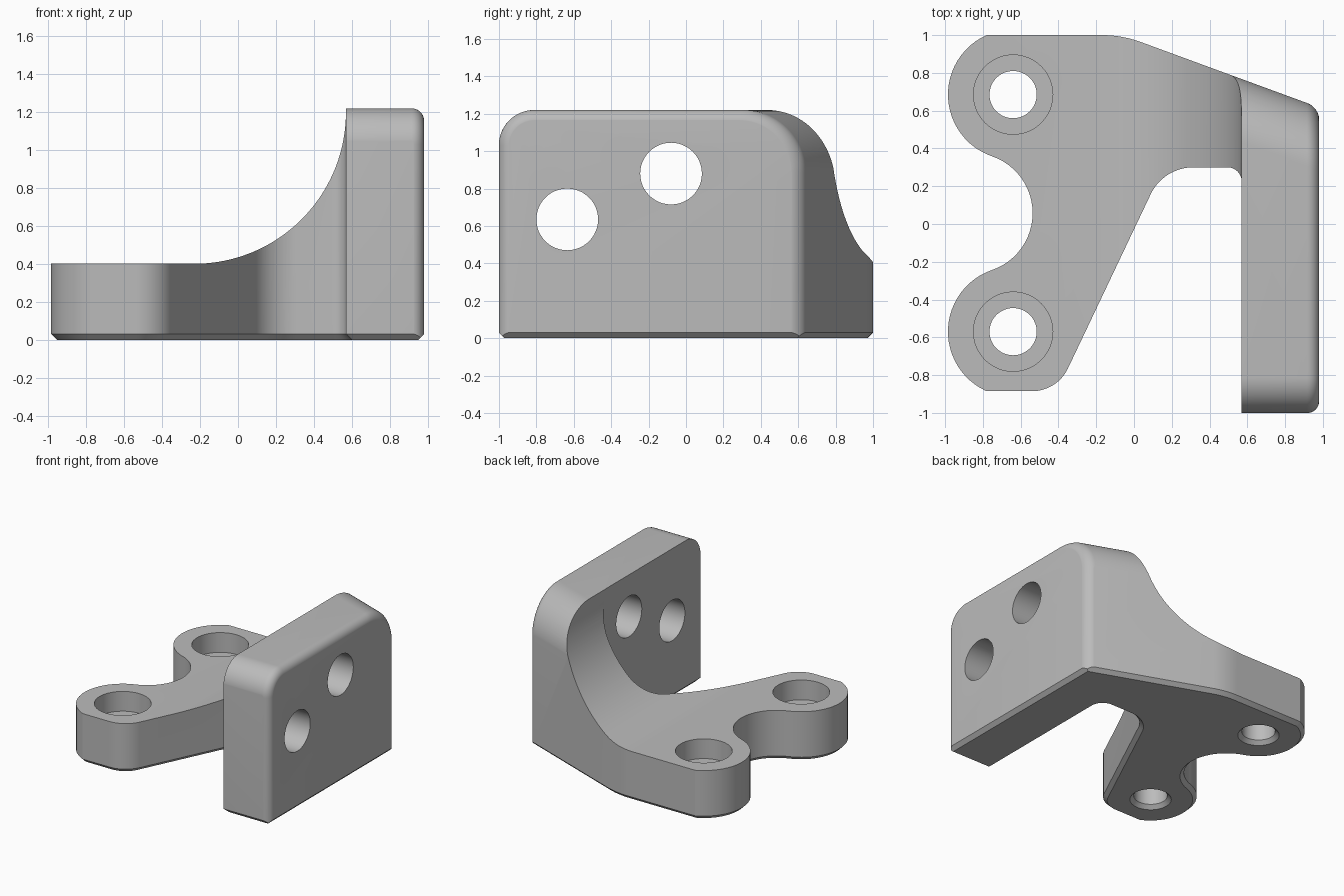
import bpy, bmesh
from math import sin, cos, pi, radians, asin, atan2, tan, acos
from mathutils import Vector

old = bpy.data.objects.get("Cube")
if old:
    bpy.data.objects.remove(old, do_unlink=True)


def arc(cx, cy, r, a0, a1, n=24):
    return [Vector((cx + r * cos(a0 + (a1 - a0) * i / n),
                    cy + r * sin(a0 + (a1 - a0) * i / n))) for i in range(n + 1)]


def fillet(prev, p, nxt, r, n=16):
    """Points of a round of radius r at corner p."""
    p = Vector(p)
    u, v = (Vector(prev) - p).normalized(), (Vector(nxt) - p).normalized()
    half = acos(u.dot(v)) / 2
    c = p + (u + v).normalized() * r / sin(half)
    s, e = p + u * r / tan(half) - c, p + v * r / tan(half) - c
    a0 = atan2(s.y, s.x)
    turn = (atan2(e.y, e.x) - a0 + pi) % (2 * pi) - pi
    return arc(c.x, c.y, r, a0, a0 + turn, n)


def inset(pts, d):
    """Move a counter-clockwise outline inwards by d."""
    out = []
    for i, p in enumerate(pts):
        a = (p - pts[i - 1]).normalized()
        b = (pts[(i + 1) % len(pts)] - p).normalized()
        na, nb = Vector((-a.y, a.x)), Vector((-b.y, b.x))
        out.append(p + (na + nb) * d / (1 + na.dot(nb)))
    return out


def loft(name, rings):
    """Closed solid through rings of equal point count."""
    bm = bmesh.new()
    vs = [[bm.verts.new(p) for p in ring] for ring in rings]
    n = len(vs[0])
    for lo, hi in zip(vs, vs[1:]):
        for i in range(n):
            j = (i + 1) % n
            bm.faces.new((lo[i], lo[j], hi[j], hi[i]))
    bm.faces.new(vs[0][::-1])
    bm.faces.new(vs[-1])
    bmesh.ops.recalc_face_normals(bm, faces=bm.faces)
    mesh = bpy.data.meshes.new(name)
    bm.to_mesh(mesh)
    bm.free()
    ob = bpy.data.objects.new(name, mesh)
    bpy.context.collection.objects.link(ob)
    return ob


def boolean(target, tool, operation):
    tool.hide_render = True
    mod = target.modifiers.new("cut", 'BOOLEAN')
    mod.operation, mod.solver, mod.object = operation, 'EXACT', tool
    bpy.context.view_layer.objects.active = target
    bpy.ops.object.modifier_apply(modifier=mod.name)
    bpy.data.objects.remove(tool, do_unlink=True)


# Main dimensions
TOP, OUT, IN, FRONT = 1.22, 0.98, 0.57, -1.0
SLOPE = -0.367
LUG_X, LUG_R, LUGS = -0.64, 0.345, (0.685, -0.57)
NOTCH_X, NOTCH_Y = -0.855, 0.0575


def back_y(x):
    return 0.617 + SLOPE * (x - OUT)


# Plan outline: plate, slanted back, two lugs with a notch, slanted arm
lean = atan2(LUGS[0] - NOTCH_Y, LUG_X - NOTCH_X)
gap = Vector((LUG_X - NOTCH_X, LUGS[0] - NOTCH_Y)).length
kink = pi - asin(0.315 / LUG_R)
plate_in, plate_out = Vector((IN, FRONT)), Vector((OUT, FRONT))
back_out = Vector((OUT, back_y(OUT)))
back_bend = (OUT + (1 - 0.617) / SLOPE, 1)
arm_low, arm_high, web_in = (-0.407, -0.885), (0.156, 0.3), (IN, 0.3)
lug_a = arc(LUG_X, LUGS[0], LUG_R, kink, pi + lean)
notch = arc(NOTCH_X, NOTCH_Y, gap - LUG_R, lean, -lean)[1:-1]
lug_b = arc(LUG_X, LUGS[1], LUG_R, pi - lean, 2 * pi - kink)
plan = ([plate_in, plate_out, back_out]
        + fillet(back_out, back_bend, (-0.8, 1), 0.6)
        + lug_a + notch + lug_b
        + fillet((-0.8, -0.885), arm_low, arm_high, 0.21)
        + fillet(arm_low, arm_high, web_in, 0.25)
        + fillet(arm_high, web_in, plate_in, 0.075))

# Body with a chamfered lower edge
levels = [(0, inset(plan, 0.03)), (0.03, plan), (1.4, plan)]
bracket = loft("bracket", [[(p.x, p.y, z) for p in pts] for z, pts in levels])

# Side shape: flat base, concave sweep up to the plate
sweep = arc(-0.23, 1.2, 0.799, -pi / 2, 0, 48)
side = ([Vector((-1.2, -0.1)), Vector((1.2, -0.1)), Vector((1.2, 1.3)),
         Vector((sweep[-1].x, 1.3))] + sweep[::-1] + [Vector((-1.2, sweep[0].y))])
boolean(bracket, loft("side_shape", [[(p.x, y, p.y) for p in side] for y in (-1.3, 1.3)]),
        'INTERSECT')

# Plate outline: rounded upper corners following the slanted back, soft outer edge
EPS, SOFT = 0.001, 0.065
by = back_y(OUT) + EPS
fy = FRONT - EPS
face = ([Vector((fy, -0.2)), Vector((by, -0.2))]
        + fillet((by, 0), (by, TOP), (0, TOP), 0.335, 24)
        + fillet((0, TOP), (fy, TOP), (fy, 0), 0.19, 24))


def section(x, d):
    return [(x, p.y + (SLOPE * (x - OUT) * (q.x > 0.1)), p.z)
            for q in face for p in [None] if False]


rings = []
stations = [(-1.2, 0)] + [(OUT + EPS - SOFT * (1 - sin(a)), SOFT * (1 - cos(a)))
                          for a in (radians(90 * i / 8) for i in range(9))]
for x, d in stations:
    rings.append([(x, p.x + (SLOPE * (x - OUT) if q.x > 0.1 else 0), p.y)
                  for p, q in zip(inset(face, d), face)])
boolean(bracket, loft("plate_shape", rings), 'INTERSECT')

# Holes through the plate
for y, z in ((-0.635, 0.635), (-0.08, 0.88)):
    ring = arc(y, z, 0.165, 0, 2 * pi, 48)[:-1]
    boolean(bracket, loft("plate_hole", [[(x, p.x, p.y) for p in ring] for x in (0.3, 1.2)]),
            'DIFFERENCE')

# Counterbored lug holes with a chamfered lower rim
bore = [(-0.02, 0.175), (0.03, 0.125), (0.24, 0.125), (0.24, 0.21), (0.6, 0.21)]
for y in LUGS:
    rings = [[(p.x, p.y, z) for p in arc(LUG_X, y, r, 0, 2 * pi, 48)[:-1]] for z, r in bore]
    boolean(bracket, loft("lug_hole", rings), 'DIFFERENCE')

# Finish
grey = bpy.data.materials.new("plain grey")
grey.use_nodes = True
colour = (0.5, 0.5, 0.5, 1)
grey.diffuse_color = colour
grey.node_tree.nodes["Principled BSDF"].inputs["Base Color"].default_value = colour
bracket.data.materials.clear()
bracket.data.materials.append(grey)
bpy.ops.object.select_all(action='DESELECT')
bracket.select_set(True)
bpy.context.view_layer.objects.active = bracket
bpy.ops.object.shade_smooth_by_angle(angle=radians(25))
